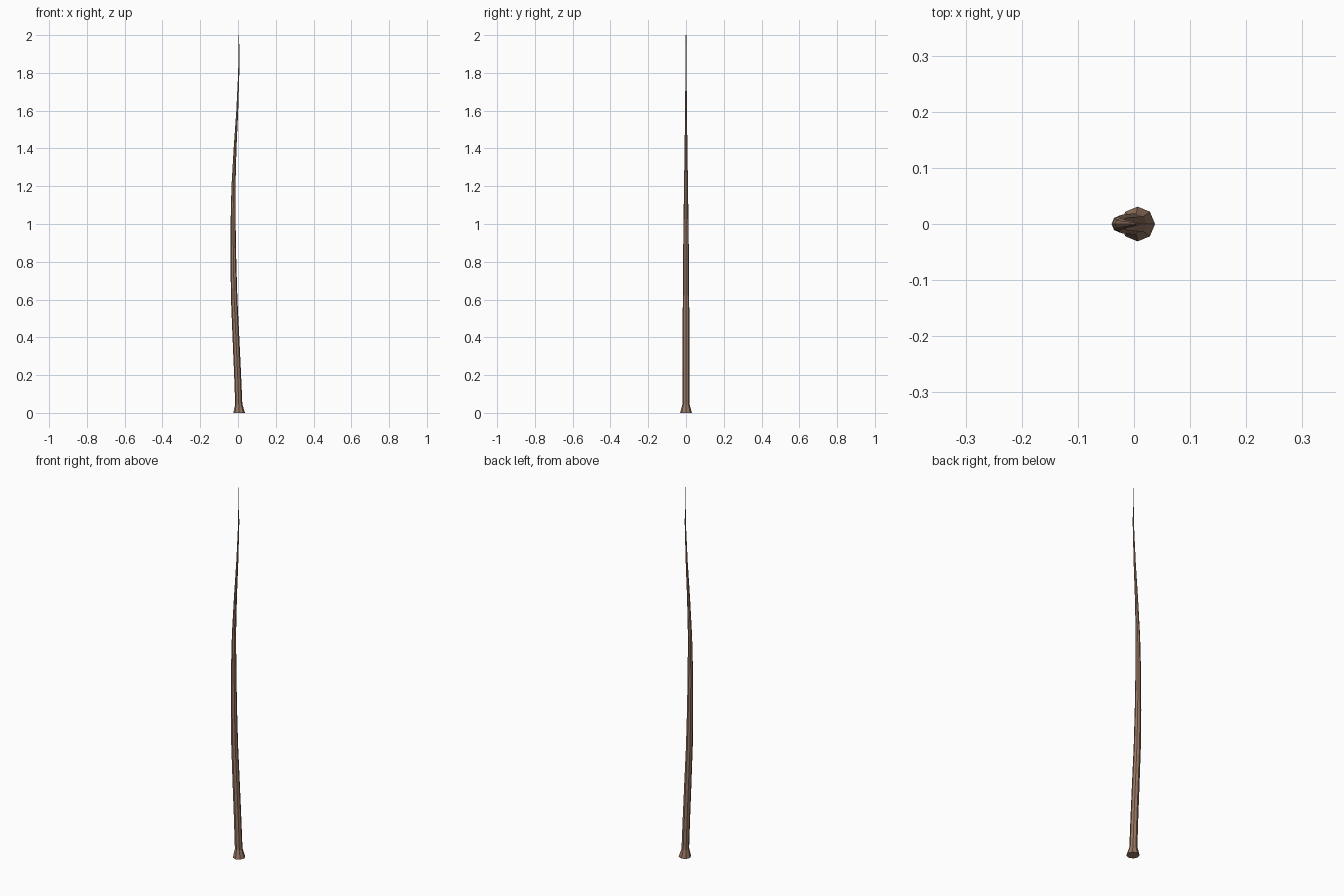
import bpy, bmesh
from math import cos, sin, pi

if "Cube" in bpy.data.objects:
    bpy.data.objects.remove(bpy.data.objects["Cube"])

SIDES = 8
# Trunk path: height, sideways drift, radius
RINGS = [(0.0, 0.0065, 0.031), (0.045, 0.004, 0.019), (0.2, -0.002, 0.0185),
         (0.4, -0.011, 0.018), (0.6, -0.02, 0.017), (0.8, -0.0245, 0.0155),
         (1.0, -0.026, 0.0135), (1.2, -0.024, 0.0105), (1.4, -0.0155, 0.0075),
         (1.6, -0.004, 0.005), (1.8, 0.004, 0.003), (2.0, 0.005, 0.0015)]

# Tapered, swaying trunk with a flared foot
bm = bmesh.new()
loops = []
for z, x, r in RINGS:
    loops.append([bm.verts.new((x + r * cos(2 * pi * i / SIDES),
                                r * sin(2 * pi * i / SIDES), z))
                  for i in range(SIDES)])
for low, high in zip(loops, loops[1:]):
    for i in range(SIDES):
        j = (i + 1) % SIDES
        bm.faces.new((low[i], low[j], high[j], high[i]))
bm.faces.new(list(reversed(loops[0])))
bm.faces.new(loops[-1])

mesh = bpy.data.meshes.new("trunk")
bm.to_mesh(mesh)
bm.free()
trunk = bpy.data.objects.new("trunk", mesh)
bpy.context.collection.objects.link(trunk)

# Brown bark
bark = bpy.data.materials.new("bark")
bark.diffuse_color = (0.32, 0.19, 0.13, 1)
bark.use_nodes = True
bark.node_tree.nodes["Principled BSDF"].inputs["Base Color"].default_value = bark.diffuse_color
mesh.materials.append(bark)
